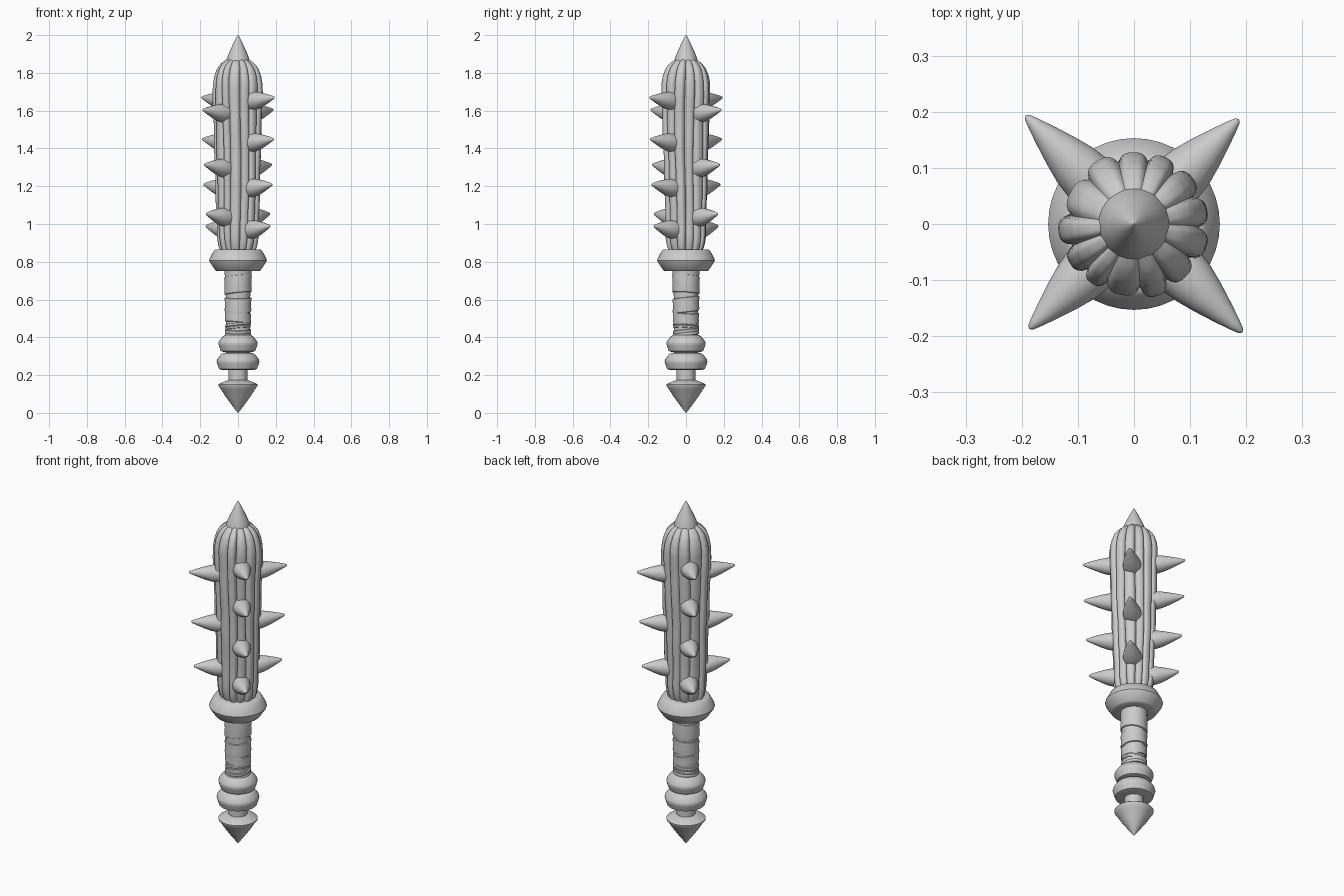
import bpy, math, random
from mathutils import Vector, Matrix

if "Cube" in bpy.data.objects:
    bpy.data.objects.remove(bpy.data.objects["Cube"])

random.seed(4)


def mesh_object(name, verts, faces, angle=35):
    me = bpy.data.meshes.new(name)
    me.from_pydata(verts, [], faces)
    me.update()
    ob = bpy.data.objects.new(name, me)
    bpy.context.collection.objects.link(ob)
    bpy.ops.object.select_all(action='DESELECT')
    ob.select_set(True)
    bpy.context.view_layer.objects.active = ob
    bpy.ops.object.shade_smooth_by_angle(angle=math.radians(angle))
    return ob


def loft(name, rings, angle=35):
    """Skin closed rings of equal size, listed bottom to top, with capped ends."""
    n = len(rings[0])
    verts = [p for ring in rings for p in ring]
    faces = [(i * n + j, i * n + (j + 1) % n, (i + 1) * n + (j + 1) % n, (i + 1) * n + j)
             for i in range(len(rings) - 1) for j in range(n)]
    faces += [tuple(reversed(range(n))), tuple(range(len(verts) - n, len(verts)))]
    return mesh_object(name, verts, faces, angle)


def lathe(name, profile, segs=40, angle=35, warp=None):
    """Revolve (radius, z) points; warp(angle) optionally shifts z."""
    rings = []
    for r, z in profile:
        ring = []
        for j in range(segs):
            a = 2 * math.pi * j / segs
            ring.append((r * math.cos(a), r * math.sin(a), z + (warp(a) if warp else 0)))
        rings.append(ring)
    return loft(name, rings, angle)


def sample(profile, z):
    for (r0, z0), (r1, z1) in zip(profile, profile[1:]):
        if z <= z1:
            return r0 + (r1 - r0) * (z - z0) / (z1 - z0)
    return profile[-1][0]


# Pommel spike and neck
lathe("pommel_spike", [(0.001, 0), (0.03, 0.037), (0.065, 0.085), (0.09, 0.125), (0.103, 0.142),
                       (0.104, 0.15), (0.095, 0.157), (0.05, 0.175)])
lathe("pommel_neck", [(0.05, 0.16), (0.05, 0.25)])

# Two rounded grip rings
for name, z, r in (("lower_ring", 0.272, 0.113), ("upper_ring", 0.367, 0.104)):
    lathe(name, [(r - 0.035, z - 0.046), (r - 0.013, z - 0.04), (r - 0.003, z - 0.012), (r, z),
                 (r - 0.003, z + 0.012), (r - 0.022, z + 0.037), (r - 0.037, z + 0.046)], angle=45)

# Grip core with tilted leather wraps
lathe("grip_core", [(0.062, 0.3), (0.064, 0.6), (0.072, 0.77)])
wraps = [(0.405, 0.445, 0.07), (0.442, 0.478, 0.068), (0.474, 0.535, 0.070),
         (0.53, 0.615, 0.071), (0.63, 0.73, 0.073)]
for i, (z0, z1, r) in enumerate(wraps):
    phase, tilt = 2.1 * i, 0.008
    lathe(f"grip_wrap_{i + 1}", [(r - 0.012, z0), (r - 0.002, z0 + 0.005), (r, z0 + 0.015),
                                 (r - 0.003, (z0 + z1) / 2), (r, z1 - 0.015),
                                 (r - 0.001, z1 - 0.005), (r - 0.012, z1)], angle=50,
          warp=lambda a, p=phase, t=tilt: t * math.sin(a + p))

# Guard collar
lathe("guard", [(0.07, 0.75), (0.112, 0.75), (0.12, 0.755), (0.149, 0.798), (0.153, 0.808),
                (0.149, 0.819), (0.127, 0.86), (0.118, 0.866), (0.07, 0.866)])

# Club head with irregular long grooves
outline = [(0.088, 0.855), (0.1, 0.885), (0.107, 0.93), (0.115, 1.2), (0.124, 1.5), (0.13, 1.68),
           (0.129, 1.74), (0.122, 1.785), (0.107, 1.825), (0.085, 1.852), (0.055, 1.872)]
LOBES, STEPS, ROWS = 13, 10, 56
starts = [2 * math.pi * (i + random.uniform(-0.2, 0.2)) / LOBES for i in range(LOBES)]
phases = [random.uniform(0, 6.28) for _ in range(LOBES)]
bulges = [random.uniform(-0.004, 0.005) for _ in range(LOBES)]


def groove(i, z):
    k = i % LOBES
    return starts[k] + 2 * math.pi * (i // LOBES) + 0.035 * math.sin(7 * z + phases[k])


rings = []
for row in range(ROWS + 1):
    s = row / ROWS
    z = 0.855 + 1.017 * (1 - (1 - s) ** 1.4)
    base, ring = sample(outline, z), []
    for i in range(LOBES):
        a0, a1 = groove(i, z), groove(i + 1, z)
        for k in range(STEPS):
            t = 2 * k / STEPS - 1
            dome = 1 - abs(t) ** 3.5
            ripple = 0.0012 * math.sin(23 * z + phases[i])
            r = base * (0.87 + 0.13 * dome) + (bulges[i] + ripple) * dome
            a = a0 + (a1 - a0) * k / STEPS
            ring.append((r * math.cos(a), r * math.sin(a), z))
    rings.append(ring)
loft("club_head", rings, 40)

# Tip spike
lathe("tip_spike", [(0.05, 1.84), (0.064, 1.857), (0.062, 1.868), (0.047, 1.908),
                    (0.024, 1.958), (0.008, 1.99), (0.001, 2.0)])

# Side spikes: four diagonal columns, alternating rows of four and three
four = [(1.67, 0.273), (1.45, 0.268), (1.21, 0.256), (0.99, 0.24)]
three = [(1.605, 0.264), (1.315, 0.252), (1.055, 0.238)]
shape = [(0.05, 0), (0.049, 0.25), (0.044, 0.42), (0.035, 0.58), (0.023, 0.76),
         (0.012, 0.91), (0.006, 0.98), (0.001, 1.0)]
for corner, degrees, column in (("front_right", -45, four), ("back_left", 135, four),
                                ("front_left", -135, three), ("back_right", 45, three)):
    a = math.radians(degrees)
    out = Vector((math.cos(a), math.sin(a), 0))
    for i, (z, reach) in enumerate(column):
        foot = out * 0.06 + Vector((0, 0, z - 0.025))
        axis = out * reach + Vector((0, 0, z)) - foot
        spike = lathe(f"spike_{corner}_{i + 1}", [(r, h * axis.length) for r, h in shape], 20, 50)
        spike.matrix_world = Matrix.Translation(foot) @ axis.to_track_quat('Z', 'Y').to_matrix().to_4x4()
